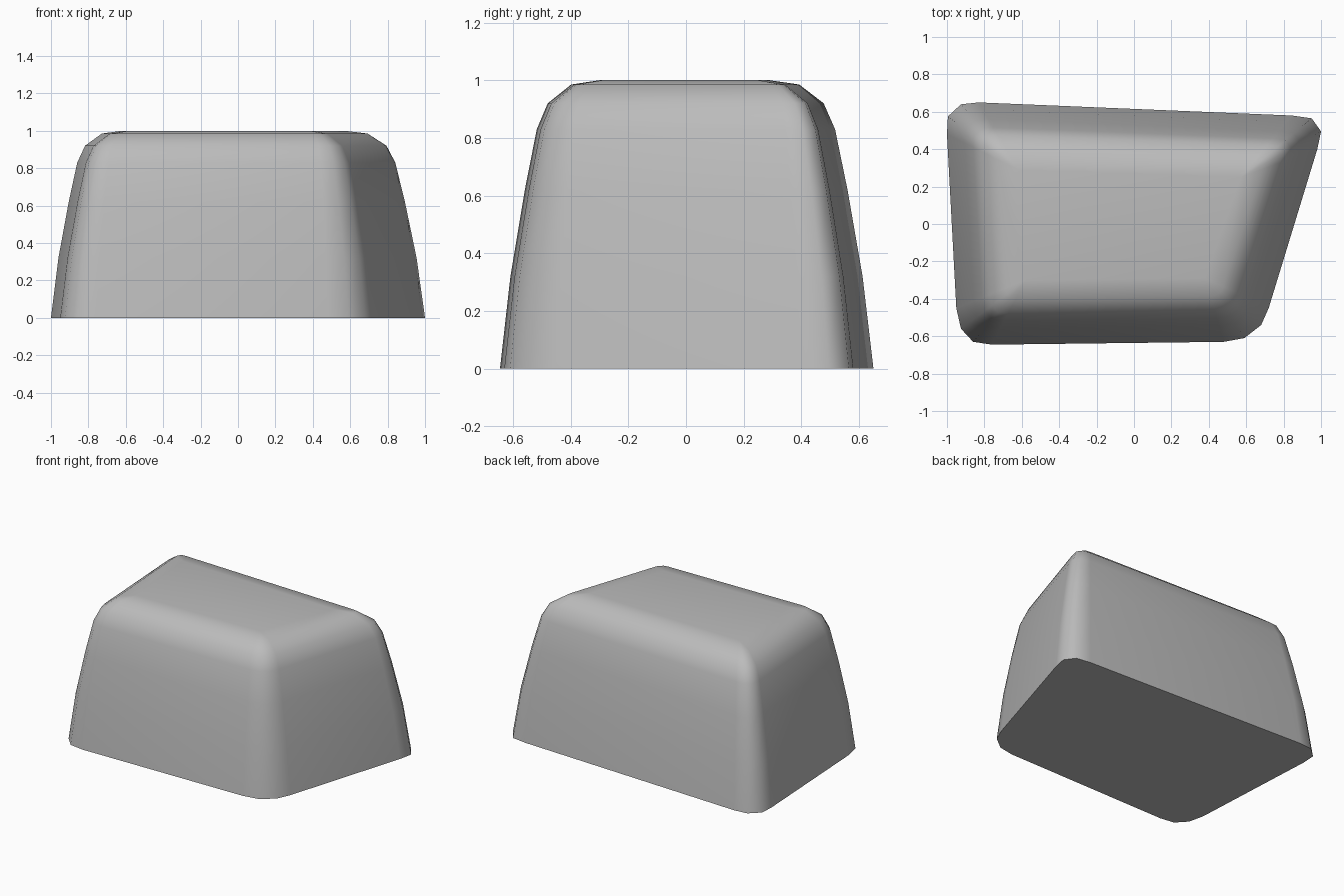
import bpy, bmesh, math
from mathutils import Vector

cube = bpy.data.objects.get("Cube")
if cube:
    bpy.data.objects.remove(cube, do_unlink=True)

# Each rounded corner: top corner point, then its arc on the base outline
CORNERS = [
    ((-.58, -.30), [(-.95, -.45), (-.925, -.56), (-.86, -.63), (-.76, -.645)]),
    ((.38, -.29), [(.48, -.63), (.59, -.61), (.68, -.54), (.72, -.45)]),
    ((.57, .25), [(.98, .40), (1, .495), (.95, .565), (.845, .58)]),
    ((-.62, .29), [(-.83, .65), (-.925, .64), (-.995, .575), (-1, .48)]),
]
# Height of each ring and how far it has drawn in towards the top corners
RINGS = [(0, 0), (.32, .105), (.62, .25), (.83, .37), (.92, .48), (.985, .715), (1, 1)]

# Loft the block from ring to ring
bm = bmesh.new()
rings = []
for z, t in RINGS:
    rings.append([bm.verts.new((*Vector(p).lerp(Vector(top), t), z))
                  for top, arc in CORNERS for p in arc])
for low, high in zip(rings, rings[1:]):
    n = len(low)
    for i in range(n):
        j = (i + 1) % n
        bm.faces.new((low[i], low[j], high[j], high[i]))
bm.faces.new(rings[0][::-1])
bm.faces.new(rings[-1])
bmesh.ops.remove_doubles(bm, verts=bm.verts, dist=.0005)
bmesh.ops.recalc_face_normals(bm, faces=bm.faces)

mesh = bpy.data.meshes.new("stone_block")
bm.to_mesh(mesh)
bm.free()
block = bpy.data.objects.new("stone_block", mesh)
bpy.context.collection.objects.link(block)

# Plain grey
grey = bpy.data.materials.new("stone_grey")
grey.use_nodes = True
grey.diffuse_color = (.5, .5, .5, 1)
grey.node_tree.nodes["Principled BSDF"].inputs["Base Color"].default_value = (.5, .5, .5, 1)
mesh.materials.append(grey)

# Smooth sides with a crisp base edge
bpy.ops.object.select_all(action='DESELECT')
block.select_set(True)
bpy.context.view_layer.objects.active = block
bpy.ops.object.shade_smooth_by_angle(angle=math.radians(50))
